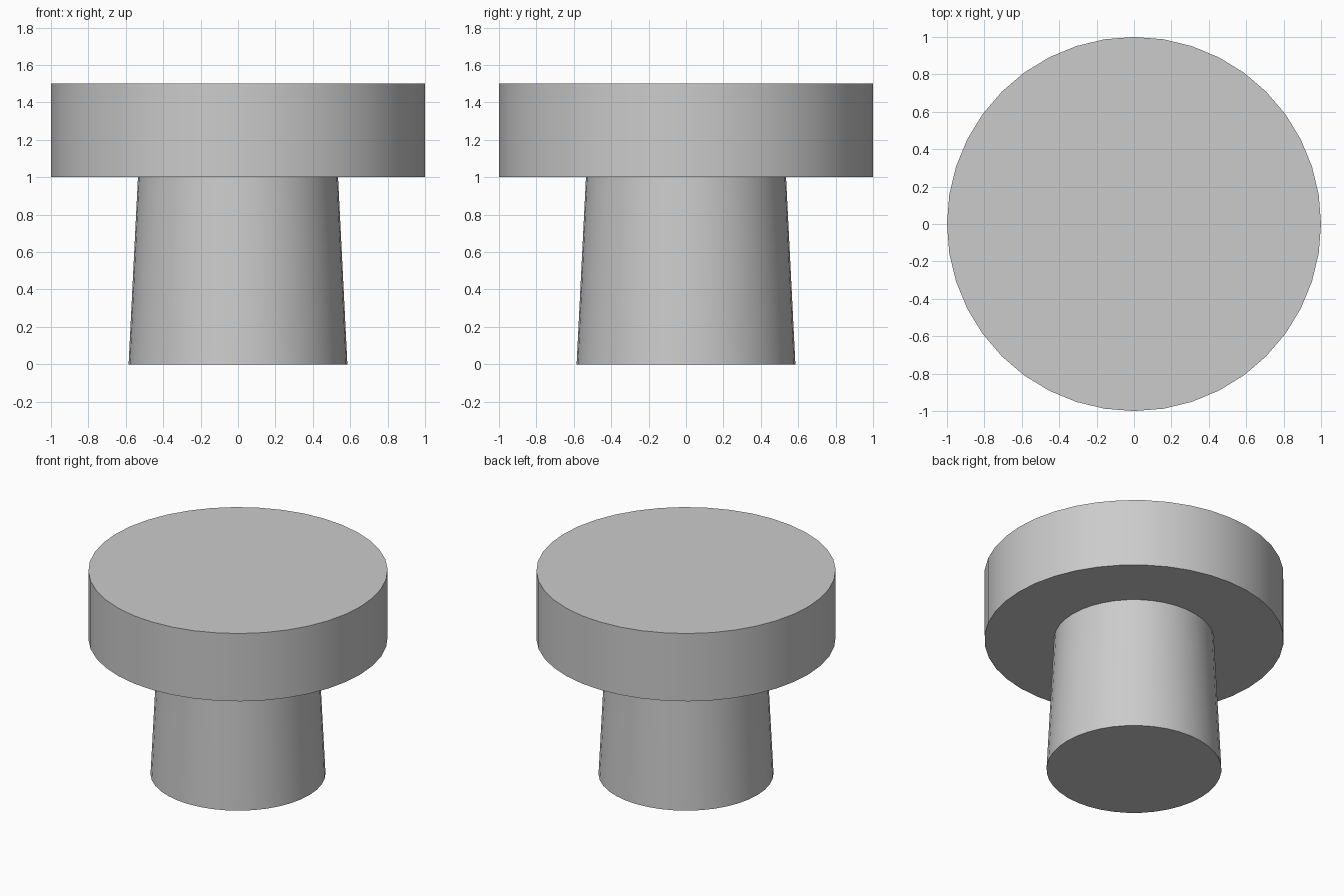
import bpy
import math

cube = bpy.data.objects.get("Cube")
if cube:
    bpy.data.objects.remove(cube, do_unlink=True)

SIDES = 40

# Single plain grey
grey = bpy.data.materials.new("light_grey")
grey.use_nodes = True
color = (0.6, 0.6, 0.6, 1.0)
grey.diffuse_color = color
grey.node_tree.nodes["Principled BSDF"].inputs["Base Color"].default_value = color


def round_part(name, bottom_radius, top_radius, z0, z1):
    """Capped round part between two heights, smooth sides and sharp rims."""
    bpy.ops.mesh.primitive_cone_add(
        vertices=SIDES, radius1=bottom_radius, radius2=top_radius,
        depth=z1 - z0, location=(0, 0, (z0 + z1) / 2))
    part = bpy.context.object
    part.name = name
    part.data.name = name
    part.data.materials.append(grey)
    bpy.ops.object.shade_smooth_by_angle(angle=math.radians(30))
    return part


# Tapered stem below the wide disc
round_part("stem", 0.585, 0.535, 0.0, 1.0)
round_part("cap", 1.0, 1.0, 1.0, 1.5)
